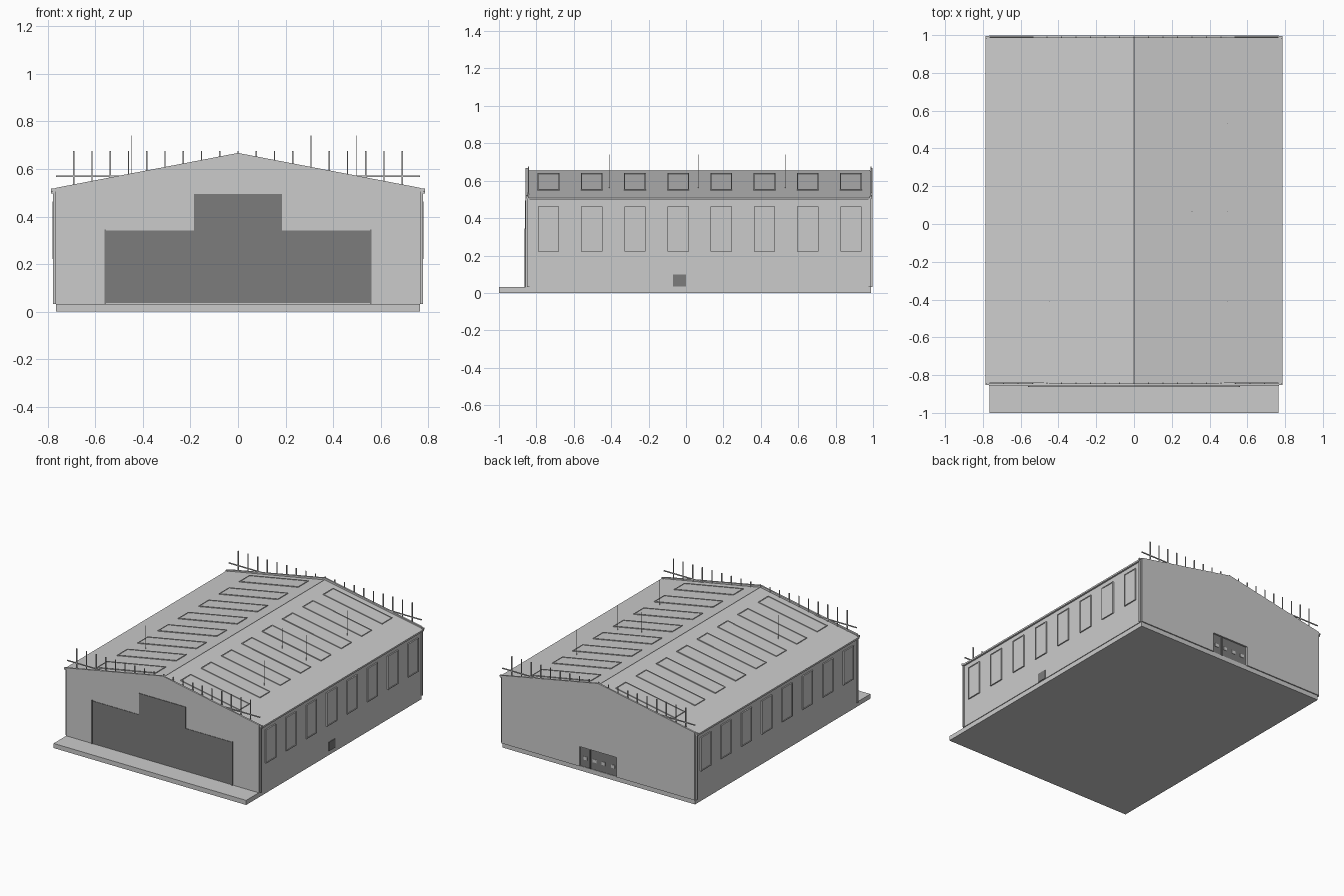
import bpy, bmesh, math
from mathutils import Vector

if "Cube" in bpy.data.objects:
    bpy.data.objects.remove(bpy.data.objects["Cube"])

dark = bpy.data.materials.new("dark_grey")
dark.diffuse_color = (0.2, 0.2, 0.2, 1)
dark.use_nodes = True
dark.node_tree.nodes["Principled BSDF"].inputs["Base Color"].default_value = dark.diffuse_color


def finish(name, bm, mat=None):
    bmesh.ops.recalc_face_normals(bm, faces=bm.faces)
    me = bpy.data.meshes.new(name)
    bm.to_mesh(me)
    bm.free()
    ob = bpy.data.objects.new(name, me)
    bpy.context.collection.objects.link(ob)
    if mat:
        me.materials.append(mat)
    return ob


def add_box(bm, lo, hi):
    r = bmesh.ops.create_cube(bm, size=1)
    for v in r["verts"]:
        v.co = Vector([(a + b) / 2 + c * (b - a) for a, b, c in zip(lo, hi, v.co)])


def boxes(name, spans, mat=None):
    bm = bmesh.new()
    for lo, hi in spans:
        add_box(bm, lo, hi)
    return finish(name, bm, mat)


def extrude_y(name, profile, y0, y1, mat=None):
    bm = bmesh.new()
    f = bm.faces.new([bm.verts.new((x, y0, z)) for x, z in profile])
    r = bmesh.ops.extrude_face_region(bm, geom=[f])
    for g in r["geom"]:
        if isinstance(g, bmesh.types.BMVert):
            g.co.y = y1
    return finish(name, bm, mat)


RIDGE, SLOPE = 0.653, 0.185
FRONT, BACK = -0.857, 0.998
bays = [-0.735 + 0.231 * i for i in range(8)]


def roof_z(x):
    return RIDGE - SLOPE * abs(x)


# Floor slab
boxes("slab", [((-0.765, -1, 0), (0.765, 0.99, 0.033))])

# Side walls and roof
for s, side in ((-1, "left"), (1, "right")):
    xs = sorted((s * 0.755, s * 0.77))
    boxes(side + "_wall", [((xs[0], FRONT + 0.012, 0.033), (xs[1], BACK - 0.012, 0.51))])
    xe = s * 0.785
    extrude_y(side + "_roof", [(0, RIDGE), (xe, roof_z(xe)), (xe, roof_z(xe) - 0.012),
                               (0, RIDGE - 0.012)], -0.845, 0.988)
    xg = sorted((s * 0.77, s * 0.784))
    boxes(side + "_gutter", [((xg[0], -0.845, 0.498), (xg[1], 0.988, 0.508))])
    # Corner pipes
    xp = sorted((s * 0.768, s * 0.778))
    boxes(side + "_corner_pipes", [((xp[0], y - 0.006, 0.033), (xp[1], y + 0.006, 0.51))
                                   for y in (-0.843, 0.982)])
    # Windows with raised frames
    xw, xf = sorted((s * 0.765, s * 0.775)), sorted((s * 0.765, s * 0.779))
    boxes(side + "_window_panes", [((xw[0], y - 0.055, 0.225), (xw[1], y + 0.055, 0.46)) for y in bays])
    frames = []
    for y in bays:
        for a in (y - 0.057, y + 0.051):
            frames.append(((xf[0], a, 0.222), (xf[1], a + 0.006, 0.463)))
        for z in (0.222, 0.457):
            frames.append(((xf[0], y - 0.057, z), (xf[1], y + 0.057, z + 0.006)))
    boxes(side + "_window_frames", frames)
    # Skylights lying on the slope
    bm = bmesh.new()
    for y in bays:
        for x0, x1, y0, y1, h in ((0.1, 0.565, -0.055, 0.055, 0.003), (0.098, 0.104, -0.058, 0.058, 0.006),
                                  (0.562, 0.568, -0.058, 0.058, 0.006), (0.098, 0.568, -0.058, -0.052, 0.006),
                                  (0.098, 0.568, 0.052, 0.058, 0.006)):
            a, b = sorted((s * x0, s * x1))
            add_box(bm, (a, y + y0, -0.003), (b, y + y1, h))
    for v in bm.verts:
        v.co.z += roof_z(v.co.x)
    finish(side + "_skylights", bm)

# Ridge cap
extrude_y("ridge_cap", [(-0.006, RIDGE - 0.003), (0.006, RIDGE - 0.003), (0, RIDGE + 0.003)], -0.84, 0.985)

# Gable walls rise slightly above the roof; the back one has a door notch
top = [(0.768, 0.52), (0, 0.667), (-0.768, 0.52), (-0.768, 0.033)]
extrude_y("front_gable", top + [(0.768, 0.033)], FRONT, FRONT + 0.012)
notch = [(-0.147, 0.033), (-0.147, 0.175), (0.147, 0.175), (0.147, 0.033)]
extrude_y("back_gable", top + notch + [(0.768, 0.033)], BACK - 0.012, BACK)

# Small eave end blocks at each gable corner
boxes("eave_ends", [((x - 0.01, y - 0.006, 0.505), (x + 0.01, y + 0.006, 0.517))
                    for x in (-0.775, 0.775) for y in (-0.847, 0.988)])

# Front sliding doors: tall centre leaf with lower side leaves
boxes("front_doors", [((-0.185, FRONT - 0.004, 0.036), (0.185, FRONT + 0.002, 0.495)),
                      ((-0.555, FRONT - 0.003, 0.036), (-0.185, FRONT + 0.002, 0.341)),
                      ((0.185, FRONT - 0.003, 0.036), (0.555, FRONT + 0.002, 0.341))], dark)
boxes("front_door_jambs", [((x - 0.004, FRONT - 0.006, 0.033), (x + 0.004, FRONT, 0.345))
                           for x in (-0.558, 0.558)], dark)

# Recessed rear door with a row of small panes
boxes("rear_door", [((-0.15, BACK - 0.024, 0.033), (0.15, BACK - 0.012, 0.178)),
                    ((0.065, BACK - 0.012, 0.033), (0.072, BACK - 0.004, 0.175))], dark)
boxes("rear_door_panes", [((x - 0.015, BACK - 0.013, 0.085), (x + 0.015, BACK - 0.009, 0.108))
                          for x in (-0.11, -0.035, 0.035, 0.108)])

# Low vent hatch on the right wall
boxes("side_hatch", [((0.765, -0.07, 0.034), (0.774, 0, 0.098))], dark)

# Gable post rows and their rail
for name, y in (("front", FRONT + 0.014), ("back", BACK - 0.008)):
    boxes(name + "_posts", [((0.0767 * i - 0.003, y - 0.003, 0.5), (0.0767 * i + 0.003, y + 0.003, 0.675))
                            for i in range(-9, 10)])
    boxes(name + "_rail", [((-0.765, y - 0.003, 0.566), (0.765, y + 0.003, 0.573))])

# Thin roof rods
rods = [(0.497, -0.41), (0.497, 0.065), (0.497, 0.53), (-0.446, -0.41), (0.307, 0.065)]
boxes("roof_rods", [((x - 0.0015, y - 0.0015, roof_z(x) - 0.005), (x + 0.0015, y + 0.0015, 0.74))
                    for x, y in rods])
